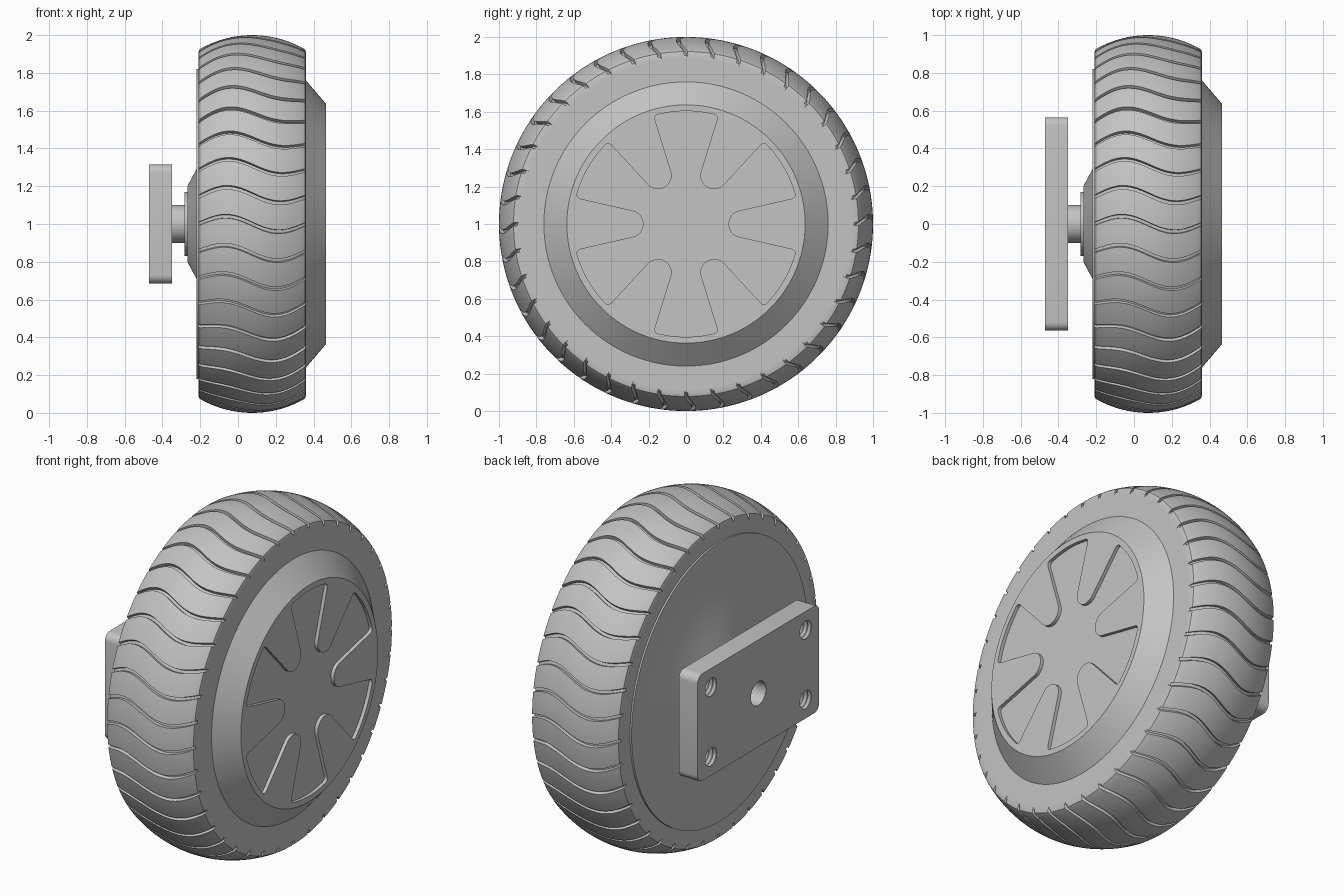
import bpy, bmesh, math
from mathutils import Matrix, Vector

cube = bpy.data.objects.get("Cube")
if cube:
    bpy.data.objects.remove(cube)

grey = bpy.data.materials.new("plain_grey")
grey.use_nodes = True
grey.diffuse_color = (0.55, 0.55, 0.55, 1)
grey.node_tree.nodes["Principled BSDF"].inputs["Base Color"].default_value = grey.diffuse_color

AXLE_Z = 1.0


def finish(bm, name):
    bmesh.ops.remove_doubles(bm, verts=bm.verts, dist=1e-5)
    bmesh.ops.recalc_face_normals(bm, faces=bm.faces)
    mesh = bpy.data.meshes.new(name)
    bm.to_mesh(mesh)
    bm.free()
    mesh.materials.append(grey)
    obj = bpy.data.objects.new(name, mesh)
    bpy.context.collection.objects.link(obj)
    obj.location.z = AXLE_Z
    return obj


def smooth(obj):
    bpy.ops.object.select_all(action='DESELECT')
    obj.select_set(True)
    bpy.context.view_layer.objects.active = obj
    bpy.ops.object.shade_smooth_by_angle(angle=math.radians(30))


def skin(bm, rings, closed=False):
    """Join rings of points with quads."""
    rows = [[bm.verts.new(p) for p in ring] for ring in rings]
    pairs = list(zip(rows, rows[1:])) + ([(rows[-1], rows[0])] if closed else [])
    for a, b in pairs:
        for i in range(len(a)):
            j = (i + 1) % len(a)
            bm.faces.new((a[i], a[j], b[j], b[i]))
    return rows


def polar(x, r, angle):
    return Vector((x, r * math.cos(angle), r * math.sin(angle)))


def lathe(name, profile, segs, y=0, z=0):
    """Spin (x, radius) points about an axis along x."""
    bm = bmesh.new()
    rows = skin(bm, [[polar(x, r, math.tau * i / segs) + Vector((0, y, z))
                      for i in range(segs)] for x, r in profile])
    for row in (rows[0], rows[-1]):
        bm.faces.new(row)
    return finish(bm, name)


def cut(obj, cutter):
    mod = obj.modifiers.new("cut", 'BOOLEAN')
    mod.operation = 'DIFFERENCE'
    mod.solver = 'EXACT'
    mod.object = cutter
    bpy.context.view_layer.objects.active = obj
    bpy.ops.object.modifier_apply(modifier=mod.name)
    bpy.data.objects.remove(cutter)


# Tyre: rounded tread with wavy grooves sheared around the crown
MID, HALF, GROOVES = 0.075, 0.285, 40
CROWN_R, DEPTH = 0.556, 0.02


def crown(dx):
    return 1 - CROWN_R + math.sqrt(CROWN_R ** 2 - dx ** 2)


tread = [(dx, crown(dx), 1) for dx in [0.272 * i / 14 for i in range(-14, 15)]]
shoulder = [(0.281, 0.922, 1), (HALF, 0.908, 1), (HALF, 0.883, 0), (HALF, 0.74, 0)]
section = [(-dx, r, g) for dx, r, g in reversed(shoulder)] + tread + shoulder
pitch = math.tau / GROOVES
half_w = 0.0105
columns = [(-half_w, 0), (-half_w + 0.002, 1), (half_w - 0.002, 1), (half_w, 0)]
columns += [(half_w + (pitch - 2 * half_w) * k / 5, 0) for k in range(1, 5)]

bm = bmesh.new()
rings = []
for dx, r, grooved in section:
    wave = 0.042 * math.sin(math.pi * dx / HALF)
    rings.append([polar(MID + dx, r - DEPTH * deep * grooved, n * pitch + a + wave + math.pi / 2)
                  for n in range(GROOVES) for a, deep in columns])
skin(bm, rings, closed=True)
smooth(finish(bm, "tyre"))

# Hub: hollow shaft, boss, back disc, bevelled front rim
hub = lathe("hub", [
    (-0.28, 0.07), (-0.35, 0.07), (-0.35, 0.1), (-0.283, 0.1), (-0.283, 0.17),
    (-0.268, 0.17), (-0.268, 0.2), (-0.22, 0.29), (-0.22, 0.82), (-0.2, 0.82),
    (-0.2, 0.75), (0.355, 0.75), (0.36, 0.76), (0.465, 0.637)], 128)

# Six-armed shallow recess in the hub face
VALLEY_C, VALLEY_R, SLOPE, ARM_R = 0.3, 0.073, math.radians(12.8), 0.604
half_outline = []
for i in range(9):
    t = math.pi - (math.pi / 2 - SLOPE) * i / 8
    half_outline.append(Vector((VALLEY_C + VALLEY_R * math.cos(t), VALLEY_R * math.sin(t))))
tangent = half_outline[-1]
side_end = tangent + 0.285 * Vector((math.cos(SLOPE), math.sin(SLOPE)))
arc_start = ARM_R * Vector((math.cos(math.radians(17)), math.sin(math.radians(17))))
corner = side_end + 0.034 * Vector((math.cos(SLOPE), math.sin(SLOPE)))
for i in range(6):
    t = i / 5
    half_outline.append(side_end * (1 - t) ** 2 + corner * 2 * t * (1 - t) + arc_start * t ** 2)
for deg in (20, 23, 26, 30):
    half_outline.append(ARM_R * Vector((math.cos(math.radians(deg)), math.sin(math.radians(deg)))))

wedge = [(p.length, math.atan2(p.y, p.x)) for p in half_outline]
wedge += [(r, math.pi / 3 - a) for r, a in wedge[-2:0:-1]]
bm = bmesh.new()
ends = skin(bm, [[polar(x, r, a + k * math.pi / 3) for k in range(6) for r, a in wedge]
                 for x in (0.445, 0.5)])
for row in ends:
    bm.faces.new(row)
cut(hub, finish(bm, "recess_cutter"))
smooth(hub)

# Mounting plate with rounded corners
bm = bmesh.new()
bmesh.ops.create_cube(bm, size=1, matrix=Matrix.Translation((-0.41, 0, 0))
                      @ Matrix.Diagonal((0.122, 1.13, 0.63, 1)))
along_x = [e for e in bm.edges if abs(e.verts[0].co.x - e.verts[1].co.x) > 0.1]
bmesh.ops.bevel(bm, geom=along_x, offset=0.045, segments=6, profile=0.5, affect='EDGES')
plate = finish(bm, "mounting_plate")

# Centre bore and four threaded bolt holes
cut(plate, lathe("bore_cutter", [(-0.5, 0.07), (-0.3, 0.07)], 32))
thread = [(-0.5 + 0.0125 * i, 0.06 if i % 2 else 0.05) for i in range(17)]
for y in (-0.44, 0.44):
    for z in (-0.205, 0.205):
        cut(plate, lathe("thread_cutter", thread, 24, y, z))
smooth(plate)
